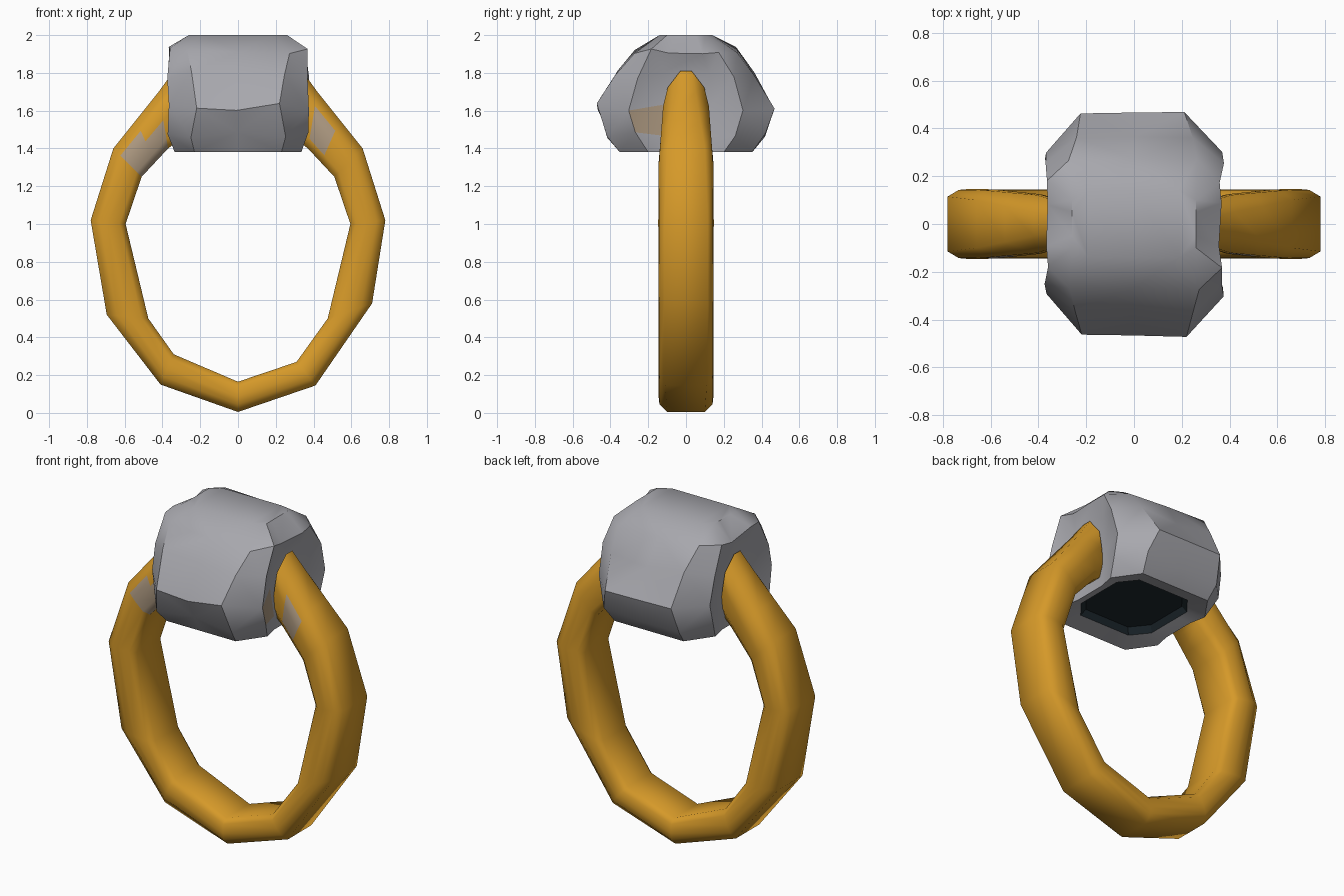
import bpy, bmesh, math, random
from mathutils import Vector

if "Cube" in bpy.data.objects:
    bpy.data.objects.remove(bpy.data.objects["Cube"])

random.seed(4)


def material(name, rgb):
    m = bpy.data.materials.new(name)
    m.diffuse_color = (*rgb, 1)
    m.use_nodes = True
    m.node_tree.nodes["Principled BSDF"].inputs["Base Color"].default_value = m.diffuse_color
    return m


gold = material("gold", (0.67, 0.32, 0.022))
grey = material("stone grey", (0.39, 0.39, 0.42))
blend = material("grey gold", (0.42, 0.32, 0.22))
dark = material("dark hollow", (0.012, 0.02, 0.026))


def finish(name, bm, mats, angle):
    bmesh.ops.recalc_face_normals(bm, faces=bm.faces)
    me = bpy.data.meshes.new(name)
    bm.to_mesh(me)
    bm.free()
    ob = bpy.data.objects.new(name, me)
    bpy.context.collection.objects.link(ob)
    for m in mats:
        me.materials.append(m)
    bpy.ops.object.select_all(action='DESELECT')
    ob.select_set(True)
    bpy.context.view_layer.objects.active = ob
    bpy.ops.object.shade_smooth_by_angle(angle=math.radians(angle))
    return ob


def loft(bm, rings):
    """Skin closed rings of equal length; returns the vertex rings."""
    vr = [[bm.verts.new(p) for p in r] for r in rings]
    for a, b in zip(vr, vr[1:]):
        n = len(a)
        for i in range(n):
            bm.faces.new((a[i], a[(i + 1) % n], b[(i + 1) % n], b[i]))
    return vr


# Band: faceted loop, stations are (inner x, inner z, outer x, outer z, side half width, outer half width)
bottom = (0, .165, 0, .005, .145, .1)
shoulder = [(.595, 1.0, .78, 1.02, .147, .115), (.51, 1.25, .66, 1.40, .145, .10),
            (.44, 1.325, .54, 1.55, .135, .075),
            (.37, 1.40, .42, 1.70, .125, .05), (.29, 1.46, .34, 1.81, .10, .03)]
right = [(.31, .27, .41, .145, .145, .11), (.475, .50, .71, .58, .145, .115)] + shoulder
left = [(.34, .31, .41, .15, .145, .11), (.475, .50, .695, .52, .145, .115)] + shoulder
mirrored = [(-a, b, -c, d, e, f) for a, b, c, d, e, f in left]
stations = mirrored[::-1] + [bottom] + right


def section(ix, iz, ox, oz, w, wo):
    half = [(w * .75, 0), (w * .97, .17), (w, .5), (w * .97, .75), (wo, 1)]
    pts = [(-y, t) for y, t in half] + half[::-1]
    a, b = Vector((ix, 0, iz)), Vector((ox, 0, oz))
    return [a.lerp(b, t) + Vector((0, y, 0)) for y, t in pts]


bm = bmesh.new()
rings = loft(bm, [section(*s) for s in stations])
bm.faces.new(rings[0])
bm.faces.new(rings[-1])
# greyed patches where the shoulders meet the setting
for f in bm.faces:
    c = f.calc_center_median()
    if c.y < -.1 and ((-.56 < c.x < -.36 and 1.27 < c.z < 1.46) or (.35 < c.x < .46 and 1.44 < c.z < 1.56)):
        f.material_index = 1
finish("band", bm, [gold, blend], 55)


# Stone setting: cut-corner rings with a notch in each side for the band
def stone_ring(z, hx, hy, fx, fy, notch):
    ny = min(.12, fy * .5)
    quarter = [(hx - notch, ny), (hx, fy), (fx, hy)]
    half = quarter + [(0, hy)] + [(-x, y) for x, y in quarter[::-1]]
    ring = half + [(-x, -y) for x, y in half]
    return [(x, y, z) for x, y in ring]


levels = [(1.405, .25, .25, .17, .15, 0),    # rim of the open underside
          (1.38, .335, .35, .23, .20, .02),
          (1.47, .37, .42, .25, .27, .05),
          (1.62, .375, .47, .22, .30, .07),
          (1.79, .375, .37, .25, .26, .05),
          (1.92, .365, .27, .27, .18, 0),
          (2.00, .26, .14, .19, .10, 0)]
bm = bmesh.new()
rings = loft(bm, [stone_ring(*l) for l in levels])
bm.faces.new(rings[-1])
# slight unevenness gives irregular facets
for ring in rings[2:-1]:
    for v in ring:
        v.co += Vector([random.uniform(-.01, .004) * math.copysign(1, c) for c in v.co.xy] + [random.uniform(-.02, .02)])
bmesh.ops.triangulate(bm, faces=bm.faces)
# small gold-tinted patch beside the right shoulder
for f in bm.faces:
    c = f.calc_center_median()
    if c.x > .28 and -.26 < c.y < -.12 and 1.5 < c.z < 1.6:
        f.material_index = 1
finish("stone_setting", bm, [grey, blend], 40)

# Dark hollow under the stone
bm = bmesh.new()
rings = loft(bm, [stone_ring(1.405, .25, .25, .17, .15, 0), stone_ring(1.44, .23, .23, .15, .13, 0)])
bm.faces.new(rings[-1])
finish("underside_hollow", bm, [dark], 30)
